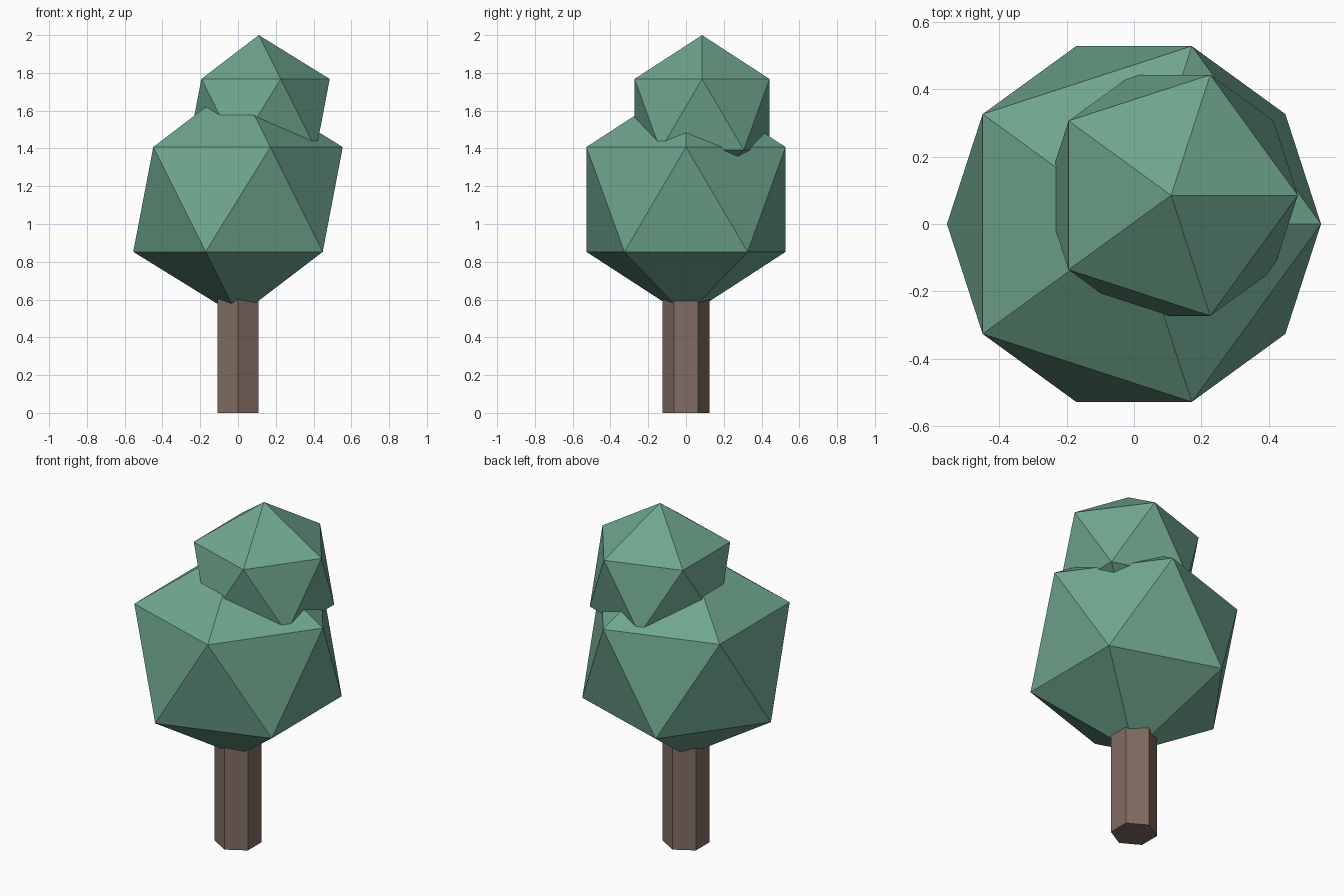
import bpy

if "Cube" in bpy.data.objects:
    bpy.data.objects.remove(bpy.data.objects["Cube"])


def colour(name, rgb):
    mat = bpy.data.materials.new(name)
    mat.diffuse_color = (*rgb, 1)
    mat.use_nodes = True
    mat.node_tree.nodes["Principled BSDF"].inputs["Base Color"].default_value = mat.diffuse_color
    return mat


leaf = colour("leaf_green", (0.16, 0.38, 0.27))
bark = colour("bark_brown", (0.22, 0.15, 0.125))


def finish(name, mat):
    obj = bpy.context.object
    obj.name = name
    obj.data.materials.append(mat)


# Hexagonal trunk, its top hidden inside the foliage
TRUNK_HEIGHT = 0.7
bpy.ops.mesh.primitive_cylinder_add(vertices=6, radius=0.125, depth=TRUNK_HEIGHT,
                                    location=(0, 0, TRUNK_HEIGHT / 2))
finish("trunk", bark)

# Two overlapping icosahedron foliage clumps
for name, radius, centre in (("lower_foliage", 0.62, (0, 0, 1.13)),
                             ("upper_foliage", 0.42, (0.11, 0.085, 1.58))):
    bpy.ops.mesh.primitive_ico_sphere_add(subdivisions=1, radius=radius, location=centre)
    finish(name, leaf)
